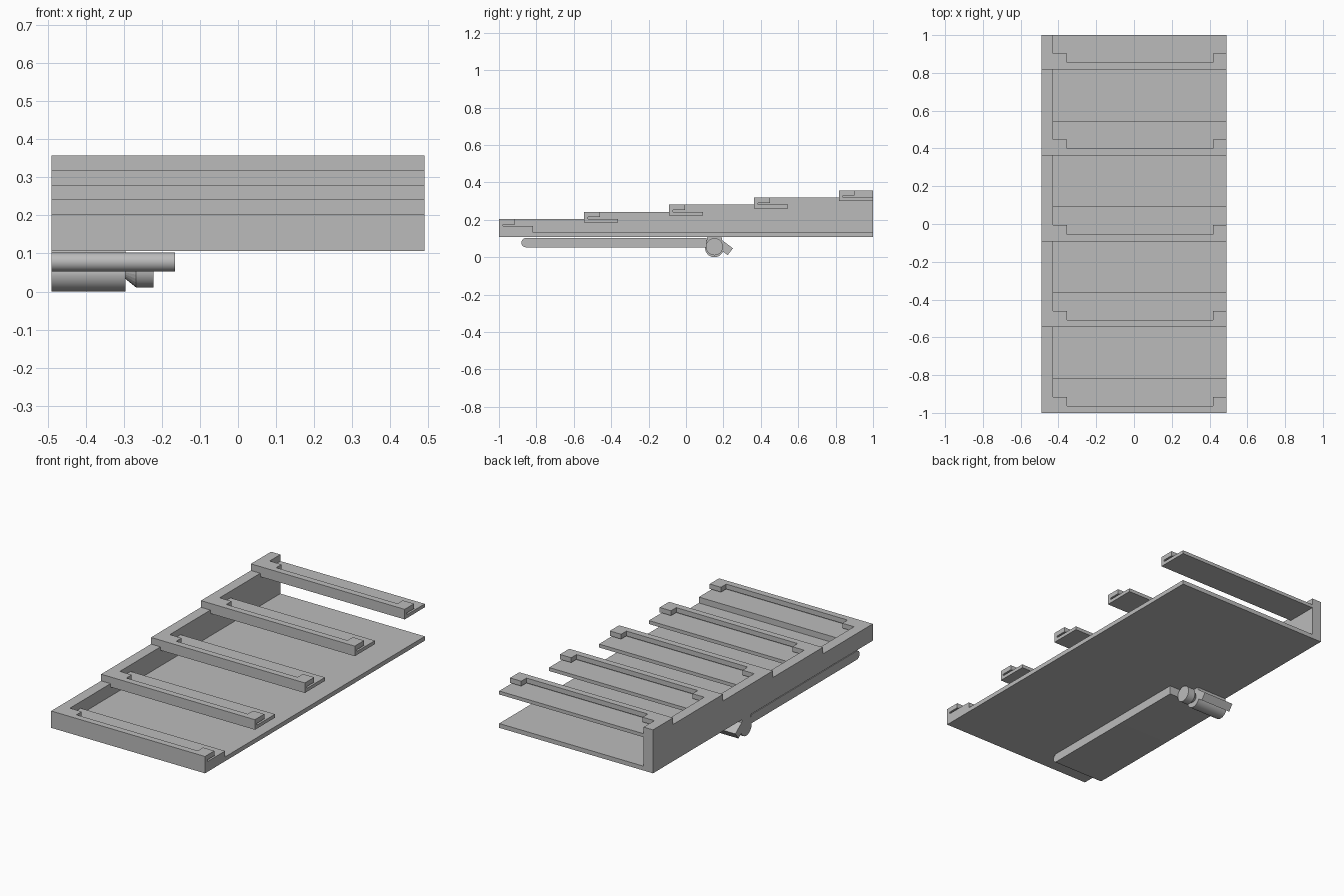
import bpy, bmesh, math

cube = bpy.data.objects.get("Cube")
if cube:
    bpy.data.objects.remove(cube)

grey = bpy.data.materials.new("plain grey")
grey.use_nodes = True
colour = (0.5, 0.5, 0.5, 1)
grey.diffuse_color = colour
grey.node_tree.nodes["Principled BSDF"].inputs["Base Color"].default_value = colour


def extrude(name, profile, x0, x1, smooth=False):
    """Extrude a (y, z) profile along x."""
    bm = bmesh.new()
    face = bm.faces.new([bm.verts.new((x0, y, z)) for y, z in profile])
    new = bmesh.ops.extrude_face_region(bm, geom=[face])["geom"]
    verts = [v for v in new if isinstance(v, bmesh.types.BMVert)]
    bmesh.ops.translate(bm, verts=verts, vec=(x1 - x0, 0, 0))
    bmesh.ops.recalc_face_normals(bm, faces=bm.faces)
    mesh = bpy.data.meshes.new(name)
    bm.to_mesh(mesh)
    bm.free()
    mesh.materials.append(grey)
    obj = bpy.data.objects.new(name, mesh)
    bpy.context.collection.objects.link(obj)
    if smooth:
        bpy.ops.object.select_all(action='DESELECT')
        obj.select_set(True)
        bpy.context.view_layer.objects.active = obj
        bpy.ops.object.shade_smooth_by_angle()
    return obj


def arc(y, z, r, a0, a1, n):
    angles = [math.radians(a0 + (a1 - a0) * i / n) for i in range(n + 1)]
    return [(y + r * math.cos(a), z + r * math.sin(a)) for a in angles]


def box(y0, y1, z0, z1):
    return [(y0, z0), (y1, z0), (y1, z1), (y0, z1)]


LEFT, INNER, RIGHT = -0.49, -0.43, 0.49
BOTTOM, FLOOR = 0.107, 0.132
starts = [-1 + 0.4543 * i for i in range(5)]
tops = [0.204 + 0.0383 * i for i in range(5)]

# Base plate and stepped side wall
extrude("base_plate", box(-1, 1, BOTTOM, FLOOR), INNER, RIGHT)
steps = [(1, BOTTOM), (-1, BOTTOM)]
for y0, y1, top in zip(starts, starts[1:] + [1], tops):
    steps += [(y0, top), (y1, top)]
extrude("side_wall", steps, LEFT, INNER)

# Grooved rails, with deeper retaining lips at both ends
for i, (y, t) in enumerate(zip(starts, tops)):
    foot = FLOOR if i == 0 else t - 0.058
    for part, depth, x0, x1 in (("left_end", 0.085, INNER, -0.355),
                                ("middle", 0.037, -0.355, 0.418),
                                ("right_end", 0.085, 0.418, RIGHT)):
        rail = [(y, foot), (y + 0.183, foot), (y + 0.183, t - 0.038),
                (y + 0.021, t - 0.038), (y + 0.021, t - 0.028),
                (y + depth, t - 0.028), (y + depth, t), (y, t)]
        extrude(f"rail_{i + 1}_{part}", rail, x0, x1)

# Flat arm with a rounded front, below the plate
arm = arc(-0.855, 0.078, 0.025, 90, 270, 16) + [(0.11, 0.053), (0.11, 0.103)]
extrude("lower_arm", arm, LEFT, -0.165, True)

# Round pivot hanging from the plate
pivot = arc(0.152, 0.05, 0.05, 180, 360, 24) + [(0.19, BOTTOM), (0.114, BOTTOM)]
extrude("pivot", pivot, LEFT, -0.295, True)

# Slanted tab behind the pivot
a = math.radians(-37)
tab = [(0.2 + u * math.cos(a) - v * math.sin(a), 0.057 + u * math.sin(a) + v * math.cos(a))
       for u, v in box(-0.04, 0.046, -0.023, 0.023)]
extrude("tab", tab, LEFT, -0.295)

# Flared knob on the pivot's inner end
knob = extrude("knob", arc(0.152, 0.056, 0.046, 0, 345, 23), -0.268, -0.222, True)
bm = bmesh.new()
bmesh.ops.create_cone(bm, cap_ends=True, segments=24, radius1=0.022, radius2=0.046, depth=0.03)
neck_mesh = bpy.data.meshes.new("knob_neck")
bm.to_mesh(neck_mesh)
bm.free()
neck_mesh.materials.append(grey)
neck = bpy.data.objects.new("knob_neck", neck_mesh)
bpy.context.collection.objects.link(neck)
neck.rotation_euler = (0, math.pi / 2, 0)
neck.location = (-0.282, 0.152, 0.056)
